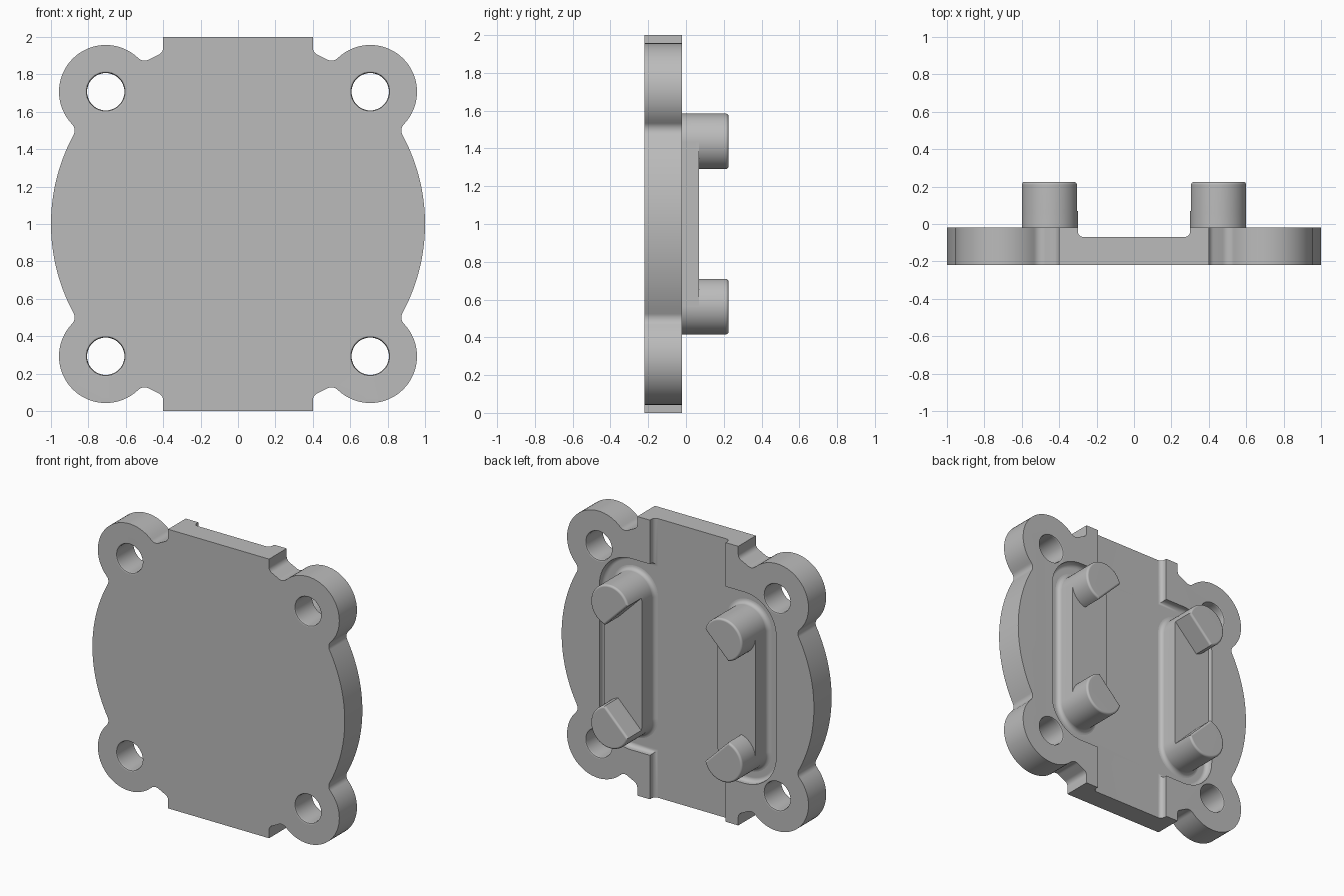
import bpy, bmesh, math
from mathutils import Vector

if "Cube" in bpy.data.objects:
    bpy.data.objects.remove(bpy.data.objects["Cube"])

steel = bpy.data.materials.new("plain_grey")
steel.diffuse_color = (0.5, 0.5, 0.5, 1)
steel.use_nodes = True
steel.node_tree.nodes["Principled BSDF"].inputs["Base Color"].default_value = steel.diffuse_color

BACK, FRONT, FLOOR = -0.02, -0.22, -0.07   # y levels of the plate
EAR = Vector((math.sqrt(0.5), math.sqrt(0.5)))  # ear centre relative to the plate centre


def arc(c, r, a0, a1, n):
    """Points (x, z) on an arc, angles in radians."""
    return [Vector((c[0] + r * math.cos(a0 + (a1 - a0) * i / n),
                    c[1] + r * math.sin(a0 + (a1 - a0) * i / n))) for i in range(n + 1)]


def angle(p, c=(0, 0)):
    return math.atan2(p[1] - c[1], p[0] - c[0])


def loft(name, rings):
    """Solid through rings of (outline, y); the ends are capped."""
    bm = bmesh.new()
    loops = [[bm.verts.new((p[0], y, p[1])) for p in pts] for pts, y in rings]
    n = len(loops[0])
    for a, b in zip(loops, loops[1:]):
        for i in range(n):
            j = (i + 1) % n
            bm.faces.new((a[i], a[j], b[j], b[i]))
    bm.faces.new(loops[0][::-1])
    bm.faces.new(loops[-1])
    bmesh.ops.recalc_face_normals(bm, faces=bm.faces)
    me = bpy.data.meshes.new(name)
    bm.to_mesh(me)
    bm.free()
    me.materials.append(steel)
    ob = bpy.data.objects.new(name, me)
    bpy.context.collection.objects.link(ob)
    return ob


def bevel_cap(ob, y, width):
    """Round the edges lying in the plane at the given y."""
    bm = bmesh.new()
    bm.from_mesh(ob.data)
    edges = [e for e in bm.edges if all(abs(v.co.y - y) < 1e-4 for v in e.verts)]
    bmesh.ops.bevel(bm, geom=edges, offset=width, segments=4, profile=0.5, affect='EDGES')
    bm.to_mesh(ob.data)
    bm.free()


def activate(ob):
    bpy.ops.object.select_all(action='DESELECT')
    ob.select_set(True)
    bpy.context.view_layer.objects.active = ob


def cut(ob, cutter):
    mod = ob.modifiers.new("cut", 'BOOLEAN')
    mod.operation, mod.solver, mod.object = 'DIFFERENCE', 'EXACT', cutter
    activate(ob)
    bpy.ops.object.modifier_apply(modifier=mod.name)
    bpy.data.objects.remove(cutter)


def smooth(ob):
    activate(ob)
    bpy.ops.object.shade_smooth_by_angle(angle=math.radians(32))
    mod = ob.modifiers.new("normals", 'WEIGHTED_NORMAL')
    mod.keep_sharp = True


def mirror4(quarter):
    """Closed outline from a first-quadrant path, moved up to stand on z = 0."""
    q = [(p[0], p[1]) for p in quarter]
    half = q + [(-x, z) for x, z in reversed(q)]
    full = half + [(x, -z) for x, z in reversed(half)]
    out = []
    for x, z in full:
        p = (x, z + 1)
        if not out or math.dist(p, out[-1]) > 1e-4:
            out.append(p)
    if math.dist(out[0], out[-1]) < 1e-4:
        out.pop()
    return out


# Plate: disc, four round ears and square tabs, blended by small fillets
r, re, rt = 0.05, 0.25, 0.04
d = math.acos(((1 + r) ** 2 + 1 - (re + r) ** 2) / (2 * (1 + r)))
lo, hi = math.pi / 4 - d, math.pi / 4 + d
f1 = Vector((math.cos(lo), math.sin(lo))) * (1 + r)
f2 = Vector((f1.y, f1.x))
ear_a = angle(f1, EAR)
tab = Vector((0.4 + rt, math.sqrt((1 + rt) ** 2 - (0.4 + rt) ** 2)))
quarter = arc((0, 0), 1, 0, lo, 14)
quarter += arc(f1, r, lo + math.pi, ear_a + math.pi, 8)
quarter += arc(EAR, re, ear_a, math.pi / 2 - ear_a, 32)
quarter += arc(f2, r, math.pi * 1.5 - ear_a, hi - math.pi + 2 * math.pi, 8)
quarter += arc((0, 0), 1, hi, angle(tab), 3)
quarter += arc(tab, rt, angle(tab) + math.pi, math.pi, 6)
quarter += [Vector((0.4, 1.0))]
plate_outline = mirror4(quarter)
plate = loft("plate", [(plate_outline, FRONT), (plate_outline, BACK)])

# Channel with a rounded pocket on each side, filleted along its floor
pocket = [(0.7, 0)] + arc((0.45, 0.435), 0.25, 0, math.pi / 2, 14) + [(0.3, 0.685), (0.3, 1.2)]
channel_outline = mirror4(pocket)
channel = loft("channel_cutter", [(channel_outline, FLOOR), (channel_outline, 0.3)])
bevel_cap(channel, FLOOR, 0.03)
cut(plate, channel)

# Bolt holes with softened rims
for sx in (-1, 1):
    for sz in (-1, 1):
        c = (sx * EAR.x, 1 + sz * EAR.y)
        prof = [(0.112, FRONT - 0.02), (0.112, FRONT), (0.104, FRONT + 0.004), (0.1, FRONT + 0.015),
                (0.1, BACK - 0.015), (0.104, BACK - 0.004), (0.112, BACK), (0.112, BACK + 0.02)]
        hole = loft("hole_cutter", [(arc(c, rad, 0, 2 * math.pi, 40)[:-1], y) for rad, y in prof])
        cut(plate, hole)
smooth(plate)


def stadium(x, rad):
    return (arc((x, 1.435), rad, 0, math.pi, 24) +
            arc((x, 0.565), rad, math.pi, 2 * math.pi, 24))


for sx, side in ((-1, "left"), (1, "right")):
    x = sx * 0.45
    # Raised rib between the posts, with a fillet at its foot
    rings = [(stadium(x, 0.18), FLOOR - 0.01)]
    for i in range(6):
        a = math.pi / 2 * i / 5
        rings.append((stadium(x, 0.18 - 0.03 * math.sin(a)), FLOOR + 0.03 * (1 - math.cos(a))))
    rings.append((stadium(x, 0.15), 0.07))
    smooth(loft(side + "_rib", rings))

    # Posts: round pins with one flat turned to the plate centre
    for sz, level in ((-1, "lower"), (1, "upper")):
        inward = math.atan2(-sz, -sx)
        h = math.acos(0.075 / 0.15)
        pin = arc((x, 1 + sz * 0.435), 0.15, inward + h, inward + 2 * math.pi - h, 40)
        post = loft(f"{side}_{level}_post", [(pin, 0.05), (pin, 0.225)])
        bevel_cap(post, 0.225, 0.015)
        smooth(post)
